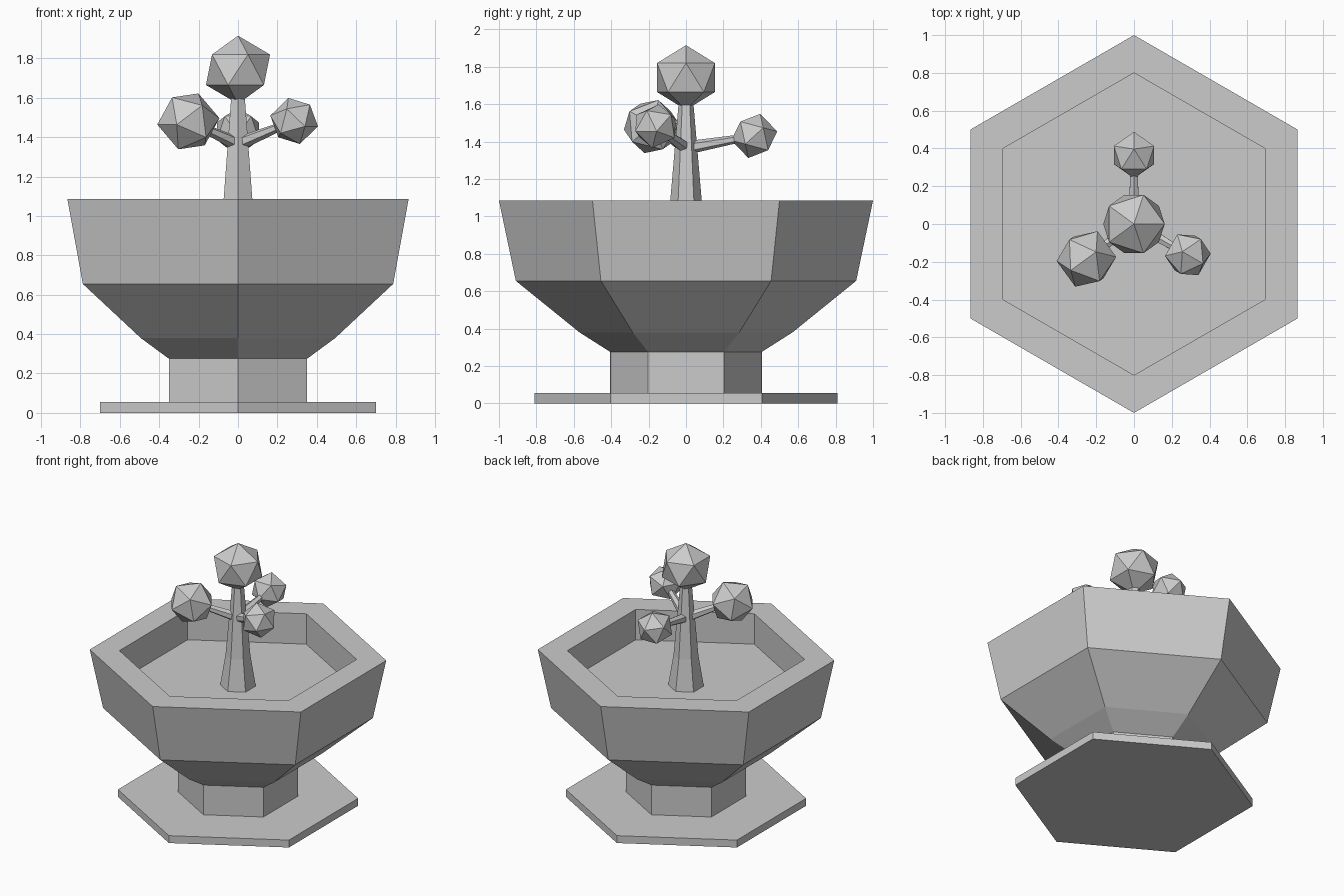
import bpy, bmesh
from math import cos, sin, pi, radians
from mathutils import Vector, Matrix

cube = bpy.data.objects.get("Cube")
if cube:
    bpy.data.objects.remove(cube, do_unlink=True)

stone = bpy.data.materials.new("grey stone")
stone.use_nodes = True
GREY = (0.6, 0.6, 0.6, 1)
stone.diffuse_color = GREY
stone.node_tree.nodes["Principled BSDF"].inputs["Base Color"].default_value = GREY


def finish(name, bm):
    bmesh.ops.recalc_face_normals(bm, faces=bm.faces)
    mesh = bpy.data.meshes.new(name)
    bm.to_mesh(mesh)
    bm.free()
    mesh.materials.append(stone)
    obj = bpy.data.objects.new(name, mesh)
    bpy.context.collection.objects.link(obj)
    return obj


def hex_lathe(name, profile, caps=True):
    """Six-sided solid from (radius, height) rings, corners on the y axis."""
    bm = bmesh.new()
    rings = []
    for r, z in profile:
        angles = [pi / 2 + i * pi / 3 for i in range(6)]
        rings.append([bm.verts.new((r * cos(a), r * sin(a), z)) for a in angles])
    for low, high in zip(rings, rings[1:]):
        for i in range(6):
            j = (i + 1) % 6
            bm.faces.new((low[i], low[j], high[j], high[i]))
    if caps:
        bm.faces.new(rings[0])
        bm.faces.new(rings[-1])
    return finish(name, bm)


def ball(name, centre, radius, spin=0, tilt=0, flat=0.95):
    """Twenty-sided ball; tilt leans its pole outward."""
    bm = bmesh.new()
    bmesh.ops.create_icosphere(bm, subdivisions=1, radius=radius)
    turn = Matrix.Rotation(radians(spin), 4, "Z") @ Matrix.Rotation(radians(tilt), 4, "Y")
    bm.transform(Matrix.Translation(centre) @ turn @ Matrix.Diagonal((1, 1, flat, 1)))
    return finish(name, bm)


def branch(name, start, end, r1, r2):
    axis = end - start
    obj = hex_lathe(name, [(r1, 0), (r2, axis.length)])
    turn = axis.to_track_quat("Z", "Y").to_matrix().to_4x4()
    obj.data.transform(Matrix.Translation(start) @ turn)


# Pedestal and bowl with sunken basin
hex_lathe("base_plate", [(0.81, 0), (0.81, 0.055)])
hex_lathe("pedestal", [(0.405, 0.055), (0.405, 0.275)], caps=False)
hex_lathe("bowl", [(0.405, 0.275), (0.57, 0.38), (0.91, 0.655),
                   (1, 1.085), (0.8, 1.085), (0.8, 0.86)])

# Small tree in the basin
hex_lathe("trunk", [(0.12, 0.86), (0.084, 1.085), (0.04, 1.6)])
ball("top_foliage", Vector((0, 0, 1.742)), 0.182)

# Side branches: name, foliage centre, radius, azimuth, pole lean
sides = [
    ("right", (-0.252, -0.185, 1.48), 0.16, 216, -24),
    ("left", (0.285, -0.163, 1.482), 0.125, -30, -16),
    ("back", (0, 0.365, 1.43), 0.126, 90, 15),
]
for side, centre, radius, azimuth, lean in sides:
    centre = Vector(centre)
    branch(side + "_branch", Vector((0, 0, 1.365)), centre, 0.036, 0.017)
    ball(side + "_foliage", centre, radius, azimuth, lean, 0.97)
